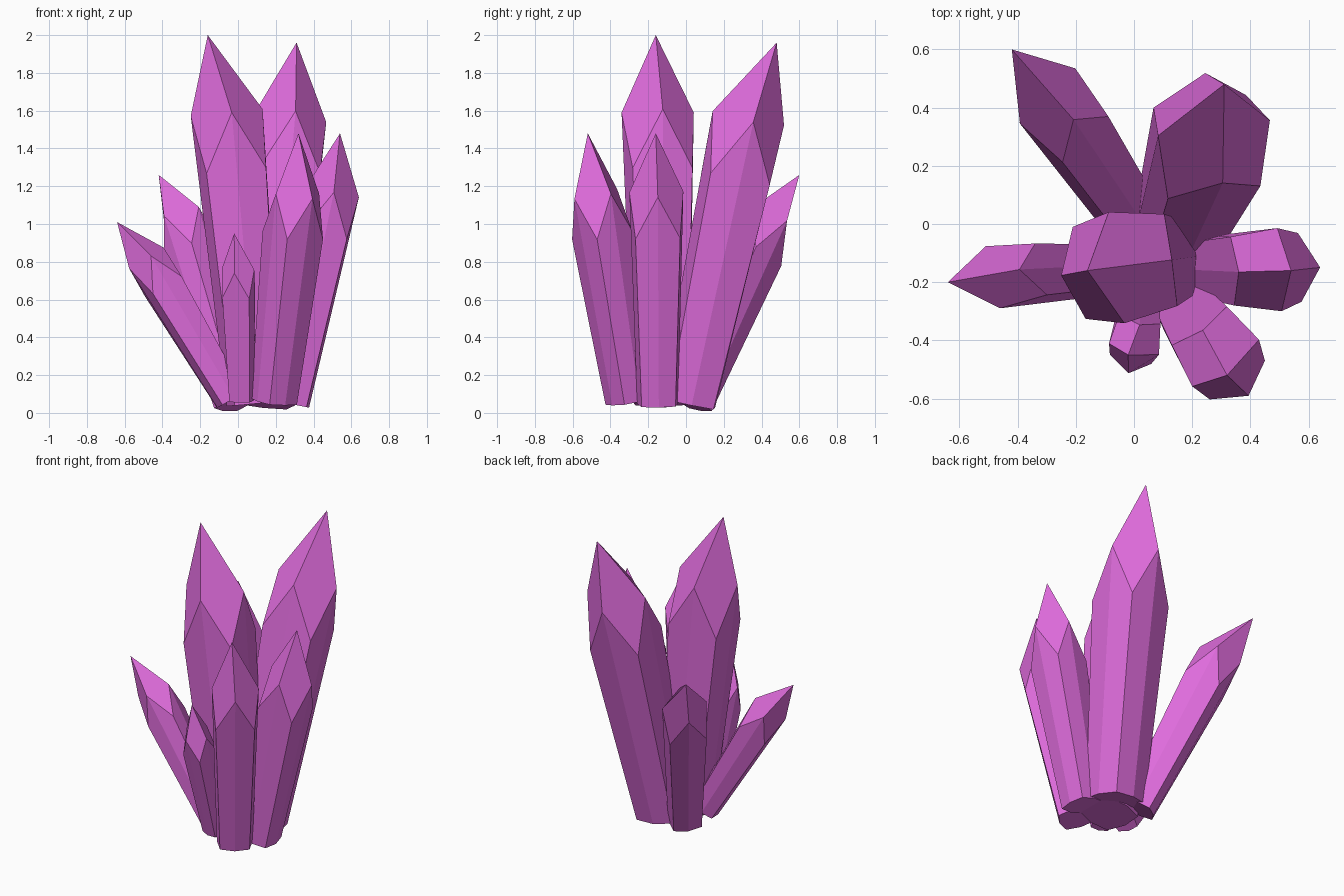
import bpy, bmesh, math
from mathutils import Vector

if "Cube" in bpy.data.objects:
    bpy.data.objects.remove(bpy.data.objects["Cube"])

violet = bpy.data.materials.new("violet_crystal")
violet.diffuse_color = (0.74, 0.15, 0.72, 1)
violet.use_nodes = True
violet.node_tree.nodes["Principled BSDF"].inputs["Base Color"].default_value = violet.diffuse_color


def crystal(name, base, top, tip, r, spin):
    """Eight-sided tapered prism closed by a four-faced kite point."""
    base, top, tip = Vector(base), Vector(top), Vector(tip)
    axis = (top - base).normalized()
    u = Vector((math.cos(math.radians(spin)), math.sin(math.radians(spin)), 0))
    u = (u - axis * u.dot(axis)).normalized()
    v = axis.cross(u)
    bm = bmesh.new()
    low, high = [], []
    for i in range(8):
        a = i * math.pi / 4
        odd = i % 2                       # odd corners sit lower and wider
        rad = r * (1.17 if odd else 1.0)
        d = (u * math.cos(a) + v * math.sin(a)) * rad
        low.append(bm.verts.new(base + d * 0.76))
        high.append(bm.verts.new(top + d - axis * (1.6 * r * odd)))
    apex = bm.verts.new(tip)
    bm.faces.new(low[::-1])
    for i in range(8):
        j = (i + 1) % 8
        bm.faces.new((low[i], low[j], high[j], high[i]))
    for i in range(0, 8, 2):
        bm.faces.new((high[i], high[i + 1], high[(i + 2) % 8], apex))
    bmesh.ops.recalc_face_normals(bm, faces=bm.faces)
    me = bpy.data.meshes.new(name)
    bm.to_mesh(me)
    bm.free()
    me.materials.append(violet)
    bpy.context.collection.objects.link(bpy.data.objects.new(name, me))


# name, base centre, shoulder centre, tip, radius, spin in degrees
crystal("main_crystal", (0.085, -0.13, 0.05), (-0.06, -0.15, 1.59), (-0.16, -0.16, 2.0), 0.193, 8)
crystal("back_right_crystal", (0.155, 0.01, 0.055), (0.275, 0.33, 1.56), (0.31, 0.48, 1.96), 0.195, 9)
crystal("left_crystal", (-0.04, -0.155, 0.07), (-0.485, -0.183, 0.82), (-0.64, -0.20, 1.01), 0.11, 13)
crystal("back_left_crystal", (-0.01, 0.025, 0.055), (-0.297, 0.44, 1.03), (-0.42, 0.60, 1.26), 0.135, -45)
crystal("right_crystal", (0.27, -0.15, 0.05), (0.50, -0.157, 1.17), (0.54, -0.16, 1.48), 0.143, 3)
crystal("front_right_crystal", (0.19, -0.305, 0.06), (0.315, -0.478, 1.16), (0.32, -0.52, 1.48), 0.14, 35)
crystal("front_small_crystal", (0.02, -0.26, 0.07), (0.0, -0.43, 0.76), (-0.02, -0.45, 0.95), 0.088, -13)
